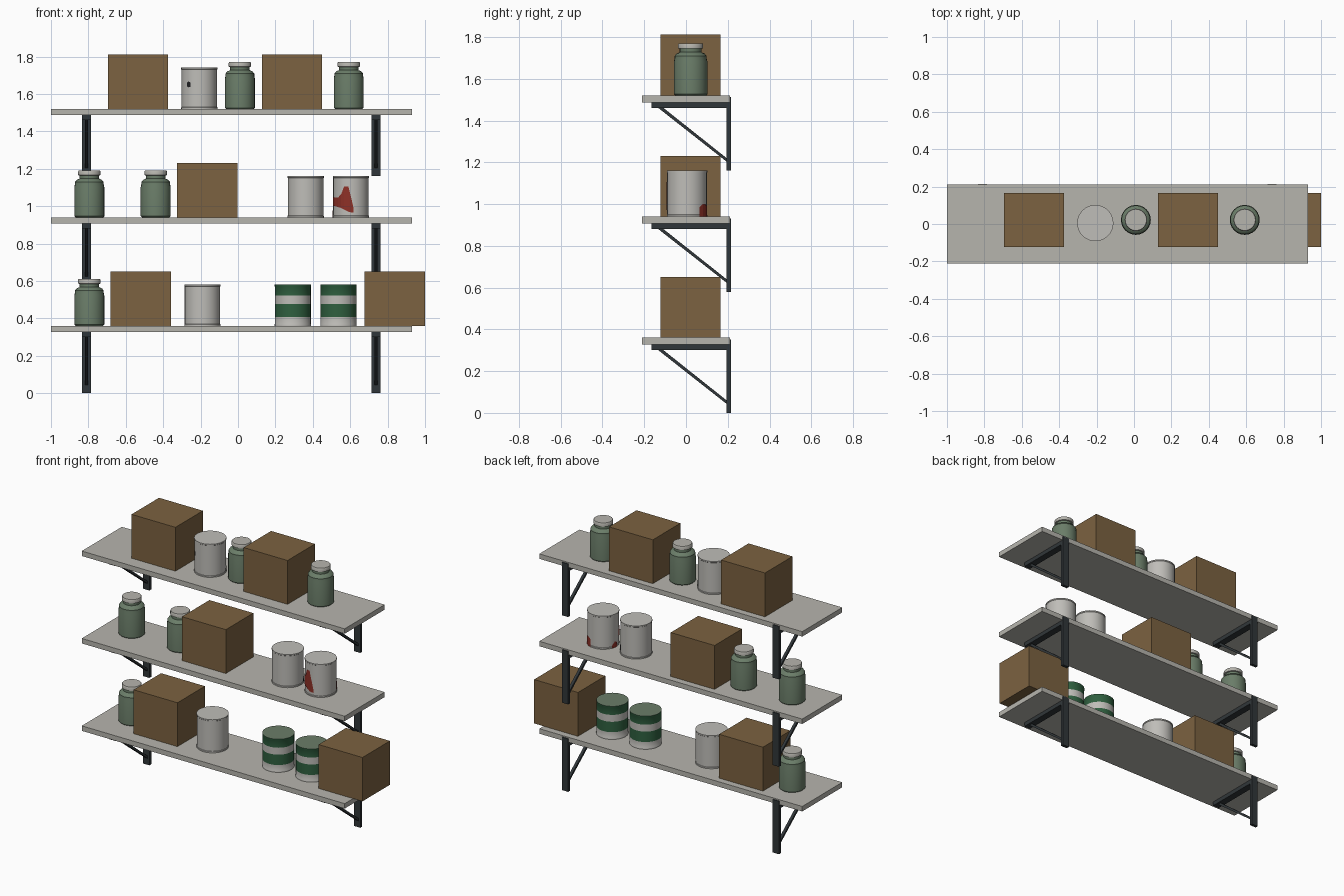
import bpy, bmesh, math
from mathutils import Vector

if "Cube" in bpy.data.objects:
    bpy.data.objects.remove(bpy.data.objects["Cube"])


def material(name, rgb):
    m = bpy.data.materials.new(name)
    m.diffuse_color = (*rgb, 1)
    m.use_nodes = True
    m.node_tree.nodes["Principled BSDF"].inputs["Base Color"].default_value = m.diffuse_color
    return m


STONE = material("pale_grey", (0.47, 0.46, 0.42))
WHITE = material("can_white", (0.52, 0.51, 0.48))
BROWN = material("cardboard_brown", (0.20, 0.122, 0.052))
SAGE = material("sage_green", (0.145, 0.205, 0.14))
GREEN = material("stripe_green", (0.028, 0.115, 0.05))
IRON = material("bracket_iron", (0.03, 0.037, 0.041))
RED = material("label_red", (0.27, 0.03, 0.02))
BLACK = material("label_black", (0.015, 0.015, 0.017))


def finish(name, bm, mats, smooth=False):
    me = bpy.data.meshes.new(name)
    bmesh.ops.recalc_face_normals(bm, faces=bm.faces)
    bm.to_mesh(me)
    bm.free()
    ob = bpy.data.objects.new(name, me)
    bpy.context.collection.objects.link(ob)
    for m in mats:
        me.materials.append(m)
    if smooth:
        bpy.ops.object.select_all(action='DESELECT')
        ob.select_set(True)
        bpy.context.view_layer.objects.active = ob
        bpy.ops.object.shade_smooth_by_angle(angle=math.radians(35))
    return ob


def box(name, lo, hi, mat):
    bm = bmesh.new()
    bmesh.ops.create_cube(bm, size=1)
    lo, hi = Vector(lo), Vector(hi)
    for v in bm.verts:
        v.co = (lo + hi) / 2 + v.co * (hi - lo)
    return finish(name, bm, [mat])


def lathe(name, profile, at, mats, segs=24):
    """profile: (radius, height, material index of the band above); ends are capped."""
    bm = bmesh.new()
    rings = []
    for r, z, _ in profile:
        rings.append([bm.verts.new((at[0] + r * math.sin(2 * math.pi * i / segs),
                                    at[1] - r * math.cos(2 * math.pi * i / segs),
                                    at[2] + z)) for i in range(segs)])
    for k in range(len(rings) - 1):
        for i in range(segs):
            j = (i + 1) % segs
            f = bm.faces.new((rings[k][i], rings[k][j], rings[k + 1][j], rings[k + 1][i]))
            f.material_index = profile[k][2]
    bm.faces.new(rings[0]).material_index = profile[0][2]
    bm.faces.new(rings[-1]).material_index = profile[-1][2]
    return finish(name, bm, mats, True)


def patch(name, at, columns, mat, r=0.0985):
    """Thin painted mark wrapped on a can: columns of (degrees from front, low z, high z)."""
    bm = bmesh.new()
    cols = []
    for a, lo, hi in columns:
        a = math.radians(a)
        x, y = at[0] + r * math.sin(a), at[1] - r * math.cos(a)
        cols.append((bm.verts.new((x, y, at[2] + lo)), bm.verts.new((x, y, at[2] + hi))))
    for (a, b), (c, d) in zip(cols, cols[1:]):
        bm.faces.new((a, c, d, b))
    ob = finish(name, bm, [mat])
    return ob


def bracket(x, z):
    # wall plate, arm under the shelf and diagonal brace
    box("bracket_plate", (x - 0.023, 0.195, z), (x + 0.023, 0.215, z + 0.352), IRON)
    box("bracket_arm", (x - 0.023, -0.165, z + 0.3), (x + 0.023, 0.195, z + 0.327), IRON)
    bm = bmesh.new()
    ring = [(-0.135, 0.302), (-0.11, 0.302), (0.197, 0.058), (0.197, 0.041)]
    vs = [bm.verts.new((x - 0.009, y, z + h)) for y, h in ring]
    f = bm.faces.new(vs)
    ext = bmesh.ops.extrude_face_region(bm, geom=[f])
    for v in ext["geom"]:
        if isinstance(v, bmesh.types.BMVert):
            v.co.x += 0.018
    finish("bracket_brace", bm, [IRON])


# contents of each shelf, from the bottom up (x positions)
SHELVES = [
    dict(boxes=[-0.52, 0.838], jars=[-0.795], cans=[-0.19], striped=[0.293, 0.537]),
    dict(boxes=[-0.165], jars=[-0.795, -0.44], cans=[0.362, 0.604], striped=[]),
    dict(boxes=[-0.535, 0.288], jars=[0.01, 0.592], cans=[-0.207], striped=[]),
]
JAR = [(0.074, 0, 0), (0.08, 0.006, 0), (0.08, 0.163, 0), (0.077, 0.177, 0),
       (0.077, 0.188, 0), (0.068, 0.2, 0), (0.052, 0.207, 0), (0.052, 0.224, 1),
       (0.06, 0.226, 1), (0.06, 0.245, 1), (0.057, 0.25, 1)]
CAN = [(0.097, 0, 0), (0.097, 0.008, 0), (0.095, 0.01, 0), (0.095, 0.21, 0),
       (0.097, 0.212, 0), (0.097, 0.22, 0)]
STRIPED = [(0.097, 0, 0), (0.097, 0.008, 0), (0.096, 0.01, 0), (0.096, 0.048, 1),
           (0.096, 0.117, 0), (0.096, 0.163, 1), (0.096, 0.21, 1), (0.097, 0.212, 1),
           (0.097, 0.22, 2)]

for n, items in enumerate(SHELVES):
    z0 = 0.58 * n
    top = z0 + 0.36
    box("shelf_board", (-1, -0.21, z0 + 0.327), (0.93, 0.21, top), STONE)
    for x in (-0.81, 0.738):
        bracket(x, z0)
    for x in items["boxes"]:
        box("cardboard_box", (x - 0.161, -0.122, top), (x + 0.161, 0.166, top + 0.291), BROWN)
    for x in items["jars"]:
        lathe("jar", JAR, (x, 0.022, top), [SAGE, STONE])
    for x in items["cans"]:
        lathe("plain_can", CAN, (x, 0.005, top), [WHITE], 32)
    for x in items["striped"]:
        lathe("striped_can", STRIPED, (x, 0.005, top), [WHITE, GREEN, SAGE], 32)

# painted marks on the cans
red_can = (0.604, 0.005, 0.94)
patch("red_mark_front", red_can, [(-75, .06, .11), (-60, .06, .105), (-45, .055, .105), (-32, .05, .125),
                                  (-22, .042, .165), (-8, .03, .165), (0, .027, .11), (8, .027, .05)], RED)
patch("red_mark_right", red_can, [(128, .0, .045), (140, .0, .06), (152, .0, .06), (165, .0, .05)], RED)
patch("red_mark_left", red_can, [(-112, .0, .02), (-100, .0, .04), (-88, .0, .03)], RED)
for at in ((0.362, 0.005, 0.94), (-0.207, 0.005, 1.52)):
    patch("dark_mark_right", at, [(105, .015, .03), (117, .0, .05), (130, .0, .045)], BLACK)
patch("dark_mark_front", (-0.207, 0.005, 1.52), [(-42, .122, .14), (-36, .115, .148), (-29, .118, .14)], BLACK)
